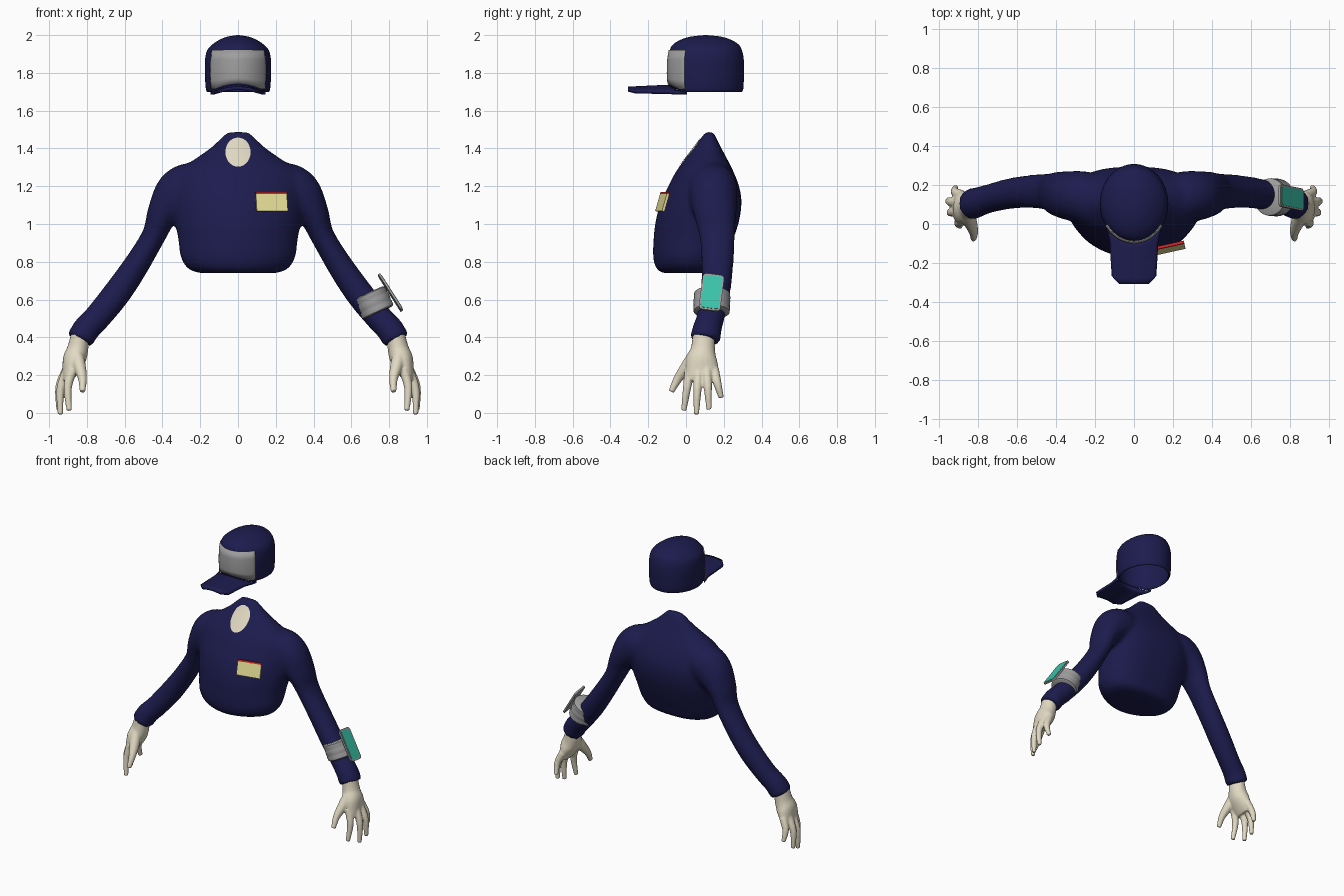
import bpy, bmesh
from math import sin, cos, pi, sqrt, copysign
from mathutils import Vector, Matrix

cube = bpy.data.objects.get("Cube")
if cube:
    bpy.data.objects.remove(cube, do_unlink=True)


def material(name, r, g, b):
    m = bpy.data.materials.new(name)
    m.use_nodes = True
    m.diffuse_color = (r, g, b, 1)
    m.node_tree.nodes["Principled BSDF"].inputs["Base Color"].default_value = (r, g, b, 1)
    return m


navy = material("navy cloth", .012, .0115, .077)
skin = material("pale skin", .75, .69, .54)
grey = material("grey", .34, .34, .34)
yellow = material("pale yellow", .78, .72, .30)
red = material("red", .6, .02, .02)
teal = material("teal screen", .045, .55, .40)


def finish(name, bm, mat, recalc=True):
    """Turn a bmesh into a smooth object with sharp edges kept."""
    if recalc:
        bmesh.ops.recalc_face_normals(bm, faces=bm.faces)
    for f in bm.faces:
        f.smooth = True
    for e in bm.edges:
        e.smooth = e.calc_face_angle(0) < .7
    mesh = bpy.data.meshes.new(name)
    bm.to_mesh(mesh)
    bm.free()
    mesh.materials.append(mat)
    ob = bpy.data.objects.new(name, mesh)
    bpy.context.collection.objects.link(ob)
    return ob


def refine(path, steps=4):
    """Catmull-Rom interpolation of tuples of any length."""
    out = []
    for i in range(len(path) - 1):
        p0, p1, p2 = path[max(i - 1, 0)], path[i], path[i + 1]
        p3 = path[min(i + 2, len(path) - 1)]
        for k in range(steps):
            t = k / steps
            out.append([b + .5 * t * (c - a + t * (2*a - 5*b + 4*c - d + t * (3*(b - c) + d - a)))
                        for a, b, c, d in zip(p0, p1, p2, p3)])
    return out + [list(path[-1])]


def bridge(bm, rows, closed=True, caps=""):
    """Skin rows of points with quads."""
    vs = [[bm.verts.new(p) for p in row] for row in rows]
    n = len(vs[0])
    for lo, hi in zip(vs, vs[1:]):
        for i in range(n if closed else n - 1):
            j = (i + 1) % n
            bm.faces.new((lo[i], lo[j], hi[j], hi[i]))
    if "b" in caps:
        bm.faces.new(vs[0][::-1])
    if "t" in caps:
        bm.faces.new(vs[-1])


def tube(bm, path, level=False, front=2, back=2, n=32):
    """Loft of ellipses: x, y, z, radius across, radius in y; front and back set squareness."""
    pts = [Vector(p[:3]) for p in path]
    rows = []
    for i, p in enumerate(path):
        t = pts[min(i + 1, len(pts) - 1)] - pts[max(i - 1, 0)]
        t = Vector((0, 0, 1)) if level else t.normalized()
        a = Vector((0, 1, 0)).cross(t).normalized()
        b = t.cross(a)
        row = []
        for k in range(n):
            c, s = cos(2 * pi * k / n), sin(2 * pi * k / n)
            power = back if s > 0 else front
            c, s = (copysign(abs(v) ** (2 / power), v) for v in (c, s))
            row.append(pts[i] + a * c * p[3] + b * s * p[4])
        rows.append(row)
    bridge(bm, rows, caps="bt")


def blend(ob, voxel, rounds):
    """Fuse overlapping volumes into one soft surface."""
    m = ob.modifiers.new("fuse", "REMESH")
    m.mode = "VOXEL"
    m.voxel_size = voxel
    m.use_smooth_shade = True
    m = ob.modifiers.new("soften", "SMOOTH")
    m.factor = .5
    m.iterations = rounds


def plate(name, mat, size, centre, right, up, corner=0.0, shift=(0, 0, 0)):
    """Flat box with rounded corners; local z is right x up."""
    right, up = Vector(right).normalized(), Vector(up)
    n = right.cross(up).normalized()
    frame = Matrix((right, n.cross(right), n)).transposed()
    bm = bmesh.new()
    bmesh.ops.create_cube(bm, size=1)
    bmesh.ops.scale(bm, vec=size, verts=bm.verts)
    if corner:
        edges = [e for e in bm.edges if abs(e.verts[0].co.z - e.verts[1].co.z) > size[2] / 2]
        bmesh.ops.bevel(bm, geom=edges, offset=corner, segments=4, profile=.5, affect="EDGES")
    bmesh.ops.translate(bm, vec=shift, verts=bm.verts)
    bmesh.ops.transform(bm, matrix=Matrix.Translation(centre) @ frame.to_4x4(), verts=bm.verts)
    return finish(name, bm, mat)


# Shirt: torso rings are height, half width, front, back
torso = [(.74, .20, -.12, .15), (.76, .26, -.155, .185), (.82, .302, -.174, .21),
         (.92, .316, -.172, .25), (1.02, .335, -.16, .282), (1.12, .345, -.132, .294),
         (1.2, .345, -.094, .281), (1.28, .32, -.052, .25), (1.34, .235, -.008, .22),
         (1.4, .15, .038, .188), (1.45, .098, .075, .164), (1.488, .062, .102, .145)]
arm = [(.1, .13, 1.2, .06, .07), (.23, .14, 1.2, .125, .125), (.32, .145, 1.155, .128, .128),
       (.40, .155, 1.05, .085, .113), (.445, .165, .94, .064, .096), (.54, .167, .78, .069, .085),
       (.64, .155, .635, .075, .079), (.745, .13, .505, .073, .074), (.803, .112, .445, .073, .078),
       (.838, .1, .383, .074, .083)]
bm = bmesh.new()
tube(bm, refine([(0, (f + b) / 2, z, w, (b - f) / 2) for z, w, f, b in torso]),
     True, front=1.8, back=2.6, n=64)
for side in (1, -1):
    tube(bm, refine([(side * p[0], *p[1:]) for p in arm]))
shirt = finish("shirt", bm, navy)
blend(shirt, .014, 14)

# Neck opening laid onto the shirt front
bm = bmesh.new()
bridge(bm, [[(.066 * r * cos(a * pi / 20), -.4, 1.378 + .077 * r * sin(a * pi / 20))
             for a in range(40)] for r in (1, .8, .6, .4, .2, .04)], caps="t")
neck = finish("neck_opening", bm, skin, False)
wrap = neck.modifiers.new("lay on", "SHRINKWRAP")
wrap.target = shirt
wrap.wrap_method = "PROJECT"
wrap.use_project_y = True
wrap.wrap_mode = "ABOVE_SURFACE"
wrap.offset = .004

# Hands
palm = [(.835, .095, .43, .045, .058), (.848, .09, .34, .056, .064), (.868, .083, .28, .06, .082),
        (.89, .086, .22, .043, .086), (.908, .09, .175, .026, .08)]
fingers = [(.02, .893, -.012, .012), (.065, .94, .055, -.008),
           (.11, .948, .122, .018), (.148, .915, .187, .08)]
thumb = [(.86, .06, .33, .035, .035), (.84, .01, .25, .034, .035),
         (.823, -.043, .18, .023, .024), (.824, -.078, .112, .015, .015)]
for side, name in ((1, "left_hand"), (-1, "right_hand")):
    paths = [palm, thumb]
    for y, tip_x, tip_y, tip_z in fingers:
        paths.append([(tip_x * .5 + .43, y, .23, .027, .027),
                      (tip_x * .8 + .187, y * .55 + tip_y * .45, .13 + tip_z * .35, .022, .022),
                      (tip_x, tip_y, tip_z, .014, .014)])
    bm = bmesh.new()
    for path in paths:
        tube(bm, refine([(side * p[0], *p[1:]) for p in path]), n=20)
    blend(finish(name, bm, skin), .006, 4)


# Cap crown: an oval dome whose front lower edge follows the arch of the brim
def arch(x):
    return .034 * max(0, 1 - (x / .125) ** 2)


def crown_row(z, wide, deep, angles):
    row = []
    for a in angles:
        x = .172 * wide * sin(a)
        lift = arch(x) * min(1, max(0, (1.79 - z) / .09)) if cos(a) > 0 else 0
        row.append((x, .105 - .2 * deep * cos(a), z + lift))
    return row


dome = [(1.698, .93, .94), (1.715, .99, .99), (1.80, 1.02, 1.012), (1.87, 1.015, 1.005),
        (1.92, .95, .955), (1.95, .79, .87), (1.975, .57, .67), (1.992, .32, .4), (2.0, .03, .03)]
bm = bmesh.new()
turn = [2 * pi * i / 64 for i in range(64)]
bridge(bm, [crown_row(z, w, d, turn) for z, w, d in refine(dome, 3)], caps="t")
crown = finish("cap_crown", bm, navy, False)

# Cap front panel
bm = bmesh.new()
arc = [(i / 12 - 1) * .98 for i in range(25)]
bridge(bm, [crown_row(z, s, s, arc) for z, s in
            ((1.715, 1.015), (1.76, 1.03), (1.80, 1.035), (1.87, 1.025), (1.92, .985))], closed=False)
panel = finish("cap_front_panel", bm, grey, False)

# Cap brim: arched sheet narrowing to clipped corners
bm = bmesh.new()
rows = []
for t, w in ((0, .147), (.15, .134), (.3, .123), (.6, .118), (.87, .113), (1, .075)):
    row = []
    for i in range(17):
        u = i / 8 - 1
        inner = .105 - .194 * sqrt(1 - (u * .147 / .172) ** 2)
        row.append((w * u, inner * (1 - t) - .308 * t, 1.699 + arch(w * u) * (1 - .3 * t)))
    rows.append(row)
bridge(bm, rows[::-1], closed=False)
brim = finish("cap_brim", bm, navy, False)
for ob, thick, offset in ((crown, .012, -1), (panel, .012, -1), (brim, .018, -.5)):
    m = ob.modifiers.new("thickness", "SOLIDIFY")
    m.thickness = thick
    m.offset = offset

# Chest name tag with a red top strip
tag = dict(centre=(.178, -.126, 1.112), right=(1, .22, 0), up=(0, .3, 1))
plate("name_tag", yellow, (.168, .094, .014), **tag)
plate("name_tag_strip", red, (.168, .013, .014), shift=(0, .052, 0), **tag)

# Ridged wrist band on the left forearm
axis = Vector((.42, -.03, -.9)).normalized()
middle = Vector((.718, .137, .583))
bm = bmesh.new()
tube(bm, [(*(middle + axis * d), .092 * s, .097 * s) for d, s in
          ((-.058, .9), (-.052, .98), (-.03, 1), (-.022, .975), (-.014, 1), (.014, 1),
           (.022, .975), (.03, 1), (.052, .98), (.058, .9))], n=48)
finish("wrist_band", bm, grey)

# Wrist screen
screen = dict(centre=(.807, .135, .637), right=(0, 1, -.13), up=(-.122, .03, .19))
plate("screen_frame", grey, (.115, .226, .012), corner=.022, **screen)
plate("screen_glass", teal, (.097, .204, .006), corner=.016, shift=(0, 0, .005), **screen)
